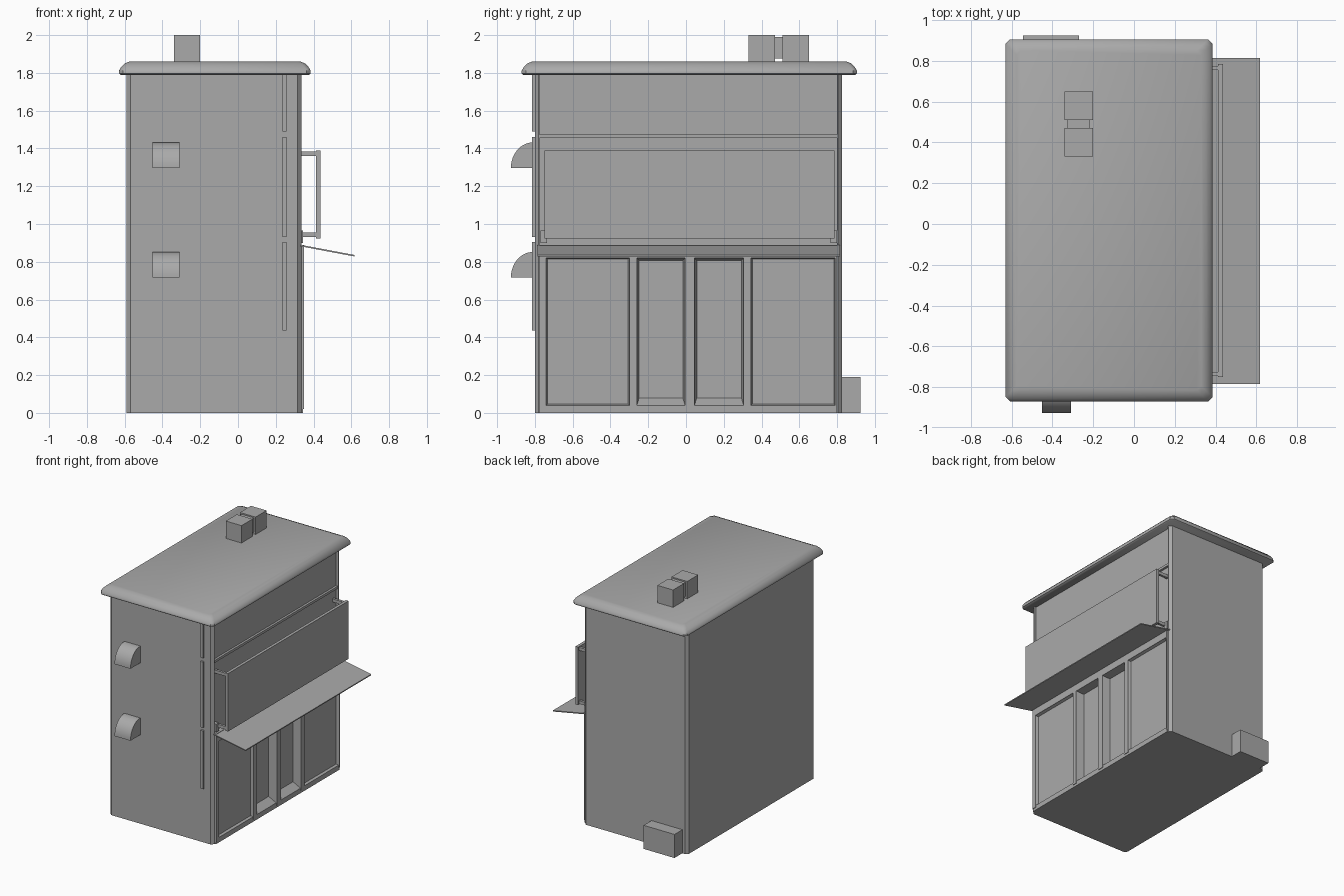
import bpy
import bmesh
from math import cos, sin, pi

cube = bpy.data.objects.get("Cube")
if cube:
    bpy.data.objects.remove(cube, do_unlink=True)

# One plain grey for the whole building
grey = bpy.data.materials.new("plain grey")
grey.use_nodes = True
COLOUR = (0.4, 0.4, 0.4, 1)
grey.diffuse_color = COLOUR
grey.node_tree.nodes["Principled BSDF"].inputs["Base Color"].default_value = COLOUR


def make(name, verts, faces, solid=True):
    mesh = bpy.data.meshes.new(name)
    mesh.from_pydata(verts, [], faces)
    if solid:
        bm = bmesh.new()
        bm.from_mesh(mesh)
        bmesh.ops.recalc_face_normals(bm, faces=bm.faces)
        bm.to_mesh(mesh)
        bm.free()
    mesh.materials.append(grey)
    obj = bpy.data.objects.new(name, mesh)
    bpy.context.collection.objects.link(obj)
    return obj


def loft(name, rings):
    """Skin a stack of equal rings and cap both ends."""
    n = len(rings[0])
    verts = [v for ring in rings for v in ring]
    faces = [tuple(range(n)), tuple(range(len(verts) - n, len(verts)))]
    for r in range(len(rings) - 1):
        for i in range(n):
            a, b = r * n + i, r * n + (i + 1) % n
            faces.append((a, b, b + n, a + n))
    return make(name, verts, faces)


def box(name, x, y, z):
    rings = [[(x[0], y[0], h), (x[1], y[0], h), (x[1], y[1], h), (x[0], y[1], h)] for h in z]
    return loft(name, rings)


def along_y(name, profile, y):
    return loft(name, [[(px, d, pz) for px, pz in profile] for d in y])


def tray(name, y, z, front, back, slope, sill):
    """Pane set behind sloping reveals, open towards +x."""
    outer = [(front, a, b) for a, b in ((y[0], z[0]), (y[1], z[0]), (y[1], z[1]), (y[0], z[1]))]
    lo, hi = z[0] + sill, z[1] - slope
    inner = [(back, a, b) for a, b in ((y[0] + slope, lo), (y[1] - slope, lo),
                                       (y[1] - slope, hi), (y[0] + slope, hi))]
    faces = [(4, 5, 6, 7)] + [(i, (i + 1) % 4, (i + 1) % 4 + 4, i + 4) for i in range(4)]
    return make(name, outer + inner, faces, solid=False)


# Body: chamfered corners and a shallow recess along the shop side
L, R, F, B, C = -0.59, 0.335, -0.80, 0.825, 0.02
RF, RB, DEEP = -0.775, 0.80, 0.275
plan = [(L + C, F), (R - C, F), (R, F + C), (R, RF), (DEEP, RF), (DEEP, RB), (R, RB),
        (R, B - C), (R - C, B), (L + C, B), (L, B - C), (L, F + C)]
loft("body", [[(x, y, z) for x, y in plan] for z in (0, 1.795)])


# Roof: slab with rounded upper edge and clipped corners
def roof_ring(inset, z):
    x0, x1, y0, y1, c = -0.63 + inset, 0.385 - inset, -0.87 + inset, 0.905 - inset, 0.022
    return [(x0 + c, y0, z), (x1 - c, y0, z), (x1, y0 + c, z), (x1, y1 - c, z),
            (x1 - c, y1, z), (x0 + c, y1, z), (x0, y1 - c, z), (x0, y0 + c, z)]


roof = loft("roof", [roof_ring(i, z) for i, z in
                     ((0.008, 1.79), (0, 1.797), (0, 1.812), (0.012, 1.832),
                      (0.03, 1.85), (0.055, 1.86))])

# Chimneys and the link between them
for label, y in (("front", (0.33, 0.47)), ("back", (0.51, 0.65))):
    box(label + "_chimney", (-0.34, -0.20), y, (1.85, 2.0))
box("chimney_link", (-0.325, -0.215), (0.47, 0.51), (1.875, 1.99))

# Upper storeys of the shop side
box("top_panel", (DEEP, 0.312), (RF, RB), (1.475, 1.795))
box("middle_panel", (DEEP, 0.312), (RF, RB), (0.885, 1.46))
box("ledge", (DEEP, 0.33), (RF, RB), (1.455, 1.475))

# Sign board on brackets
box("sign_board", (0.412, 0.436), (-0.75, 0.785), (0.923, 1.39))
for label, y in (("front", (-0.745, -0.725)), ("back", (0.755, 0.775))):
    box(label + "_upper_bracket", (0.31, 0.42), y, (1.36, 1.385))
    box(label + "_lower_bracket", (0.31, 0.42), y, (0.93, 0.955))
for label, y in (("front", (-0.77, -0.735)), ("back", (0.765, 0.80))):
    box(label + "_bracket_foot", (0.31, 0.345), y, (0.90, 0.965))

# Awning: thin sloping sheet
along_y("awning", [(0.33, 0.882), (0.33, 0.89), (0.617, 0.836), (0.617, 0.828)], (-0.785, 0.815))

# Shop front: sill, header, posts
box("shop_sill", (DEEP, 0.345), (RF, RB), (0, 0.04))
box("shop_header", (DEEP, 0.35), (RF, RB), (0.82, 0.89))
posts = [(RF, -0.74), (-0.30, -0.26), (-0.005, 0.045), (0.305, 0.345), (0.79, RB)]
for i, y in enumerate(posts):
    box("shop_post_%d" % (i + 1), (DEEP, 0.35), y, (0.02, 0.85))

# Panes fill the gaps between posts; the doors sit deeper
for i, name in enumerate(("front_window", "front_door", "back_door", "back_window")):
    y, door = (posts[i][1], posts[i + 1][0]), "door" in name
    tray(name, y, (0.04, 0.82), 0.343, 0.285 if door else 0.325,
         0.012 if door else 0.006, 0.04 if door else 0.006)

# Quarter-round wall hoods on the front
for label, z in (("lower", 0.717), ("upper", 1.297)):
    arc = [(-0.81 - 0.117 * cos(t * pi / 24), z + 0.135 * sin(t * pi / 24)) for t in range(13)]
    section = [(-0.79, z)] + arc + [(-0.79, z + 0.135)]
    hood = loft(label + "_hood", [[(x, y, h) for y, h in section] for x in (-0.452, -0.31)])
    hood.select_set(True)

# Drainpipe in three lengths
for i, z in enumerate(((0.435, 0.905), (0.93, 1.46), (1.49, 1.795))):
    box("drainpipe_%d" % (i + 1), (0.236, 0.258), (-0.815, -0.79), z)

# Utility box at the back
box("utility_box", (-0.545, -0.27), (0.82, 0.925), (0, 0.19))

# Smooth the rounded parts only
bpy.ops.object.select_all(action="DESELECT")
for name in ("roof", "lower_hood", "upper_hood"):
    obj = bpy.data.objects[name]
    obj.select_set(True)
    bpy.context.view_layer.objects.active = obj
bpy.ops.object.shade_smooth_by_angle(angle=0.7)
